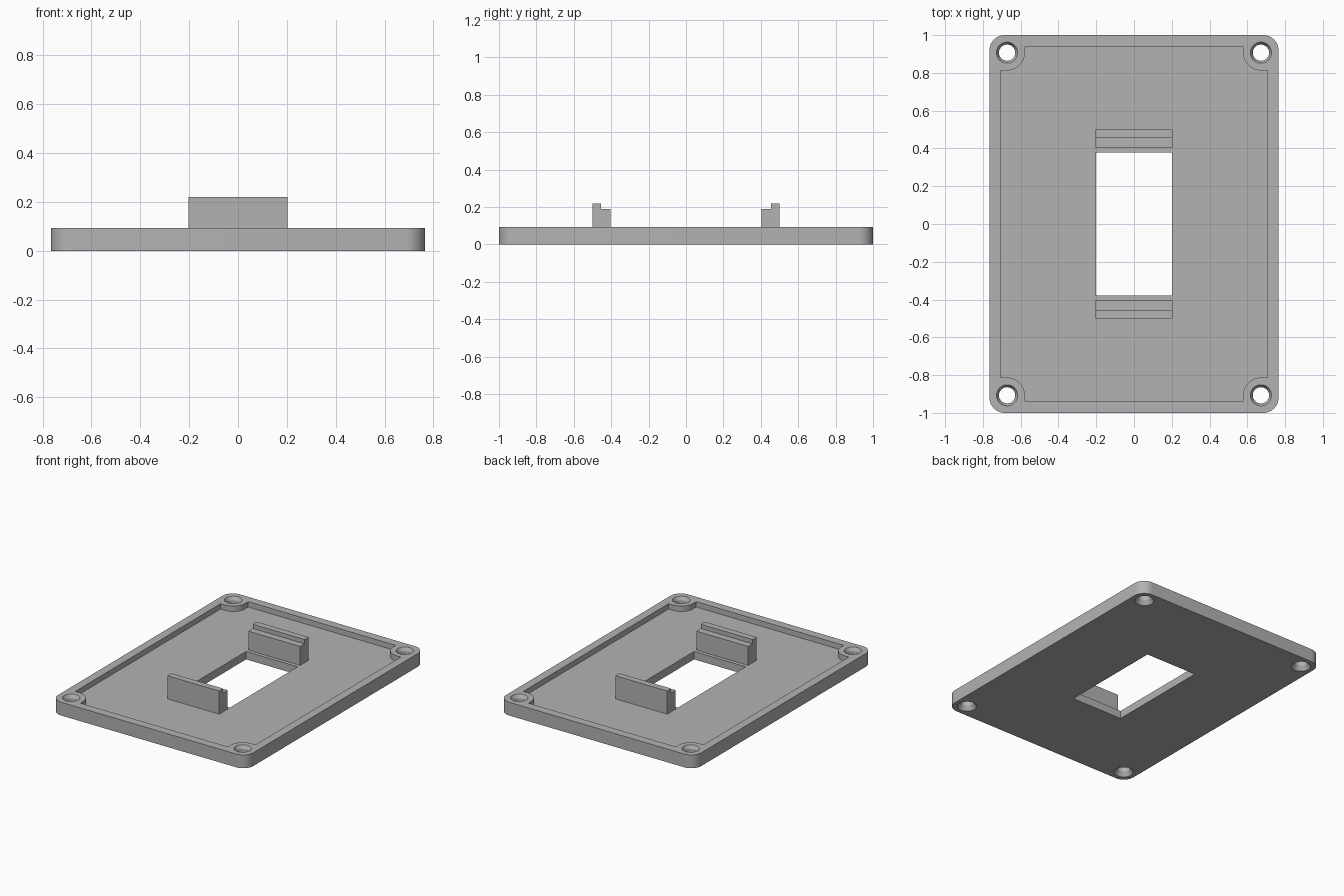
import bpy
import bmesh
from math import pi, sin, cos, radians

if "Cube" in bpy.data.objects:
    bpy.data.objects.remove(bpy.data.objects["Cube"])

HALF_X, HALF_Y, TOP, FLOOR = 0.765, 1.0, 0.094, 0.056
HOLE_X, HOLE_Y = 0.672, 0.907

grey = bpy.data.materials.new("plain grey")
grey.use_nodes = True
grey.diffuse_color = (0.45, 0.45, 0.45, 1)
grey.node_tree.nodes["Principled BSDF"].inputs["Base Color"].default_value = (0.45, 0.45, 0.45, 1)


def finish(name, bm):
    bmesh.ops.recalc_face_normals(bm, faces=bm.faces)
    mesh = bpy.data.meshes.new(name)
    bm.to_mesh(mesh)
    bm.free()
    mesh.materials.append(grey)
    obj = bpy.data.objects.new(name, mesh)
    bpy.context.collection.objects.link(obj)
    return obj


def prism(name, points, offset):
    """Extrude a closed outline of 3D points along an offset."""
    bm = bmesh.new()
    face = bm.faces.new([bm.verts.new(p) for p in points])
    new = bmesh.ops.extrude_face_region(bm, geom=[face])["geom"]
    bmesh.ops.translate(bm, vec=offset, verts=[v for v in new if isinstance(v, bmesh.types.BMVert)])
    return finish(name, bm)


def arc(cx, cy, r, start, end, n=12):
    angles = [start + (end - start) * i / n for i in range(n + 1)]
    return [(cx + r * cos(a), cy + r * sin(a)) for a in angles]


def four_corners(quarter):
    """Mirror a counterclockwise first-quadrant outline into a full loop."""
    loop = []
    for sx, sy in ((1, 1), (-1, 1), (-1, -1), (1, -1)):
        part = [(x * sx, y * sy) for x, y in quarter]
        loop += part if sx * sy > 0 else part[::-1]
    return loop


def screw_hole(name, x, y):
    """Through hole with a countersink on both faces."""
    bm = bmesh.new()
    profile = [(0.063, -0.01), (0.063, 0), (0.043, 0.03),
               (0.043, 0.07), (0.056, TOP), (0.056, TOP + 0.01)]
    n = 40
    rings = [[bm.verts.new((x + r * cos(2 * pi * i / n), y + r * sin(2 * pi * i / n), z))
              for i in range(n)] for r, z in profile]
    for a, b in zip(rings, rings[1:]):
        for i in range(n):
            j = (i + 1) % n
            bm.faces.new((a[i], a[j], b[j], b[i]))
    bm.faces.new(rings[0])
    bm.faces.new(rings[-1])
    return finish(name, bm)


# Plate with rounded corners
R = 0.08
outline = four_corners(arc(HALF_X - R, HALF_Y - R, R, 0, pi / 2))
plate = prism("base_plate", [(x, y, 0) for x, y in outline], (0, 0, TOP))

# Recess that leaves a rim and four rounded screw bosses
RX, RY, B = 0.706, 0.94, 0.094
boss = arc(HOLE_X, HOLE_Y, B, 1.5 * pi, pi)
recess_outline = four_corners([(RX, HOLE_Y - B)] + boss + [(HOLE_X - B, RY)])
cutters = [prism("recess_cutter", [(x, y, FLOOR) for x, y in recess_outline], (0, 0, 0.1))]

# Rectangular opening and corner screw holes
opening = four_corners([(0.202, 0.379)])
cutters.append(prism("opening_cutter", [(x, y, -0.1) for x, y in opening], (0, 0, 0.4)))
for sx in (-1, 1):
    for sy in (-1, 1):
        cutters.append(screw_hole("hole_cutter", sx * HOLE_X, sy * HOLE_Y))

for cutter in cutters:
    mod = plate.modifiers.new(cutter.name, "BOOLEAN")
    mod.operation, mod.solver, mod.object = "DIFFERENCE", "EXACT", cutter
bpy.context.view_layer.update()
cut_mesh = bpy.data.meshes.new_from_object(plate.evaluated_get(bpy.context.evaluated_depsgraph_get()))
plate.modifiers.clear()
plate.data = cut_mesh
for cutter in cutters:
    bpy.data.objects.remove(cutter)

# Stepped clip ribs before and behind the opening
step = [(0.405, FLOOR), (0.5, FLOOR), (0.5, 0.22), (0.455, 0.22), (0.455, 0.19), (0.405, 0.19)]
for name, side in (("front_rib", -1), ("back_rib", 1)):
    prism(name, [(-0.203, side * y, z) for y, z in step], (0.406, 0, 0))

# Smooth the round walls and keep the edges sharp
bpy.ops.object.select_all(action="DESELECT")
plate.select_set(True)
bpy.context.view_layer.objects.active = plate
bpy.ops.object.shade_smooth_by_angle(angle=radians(25))
